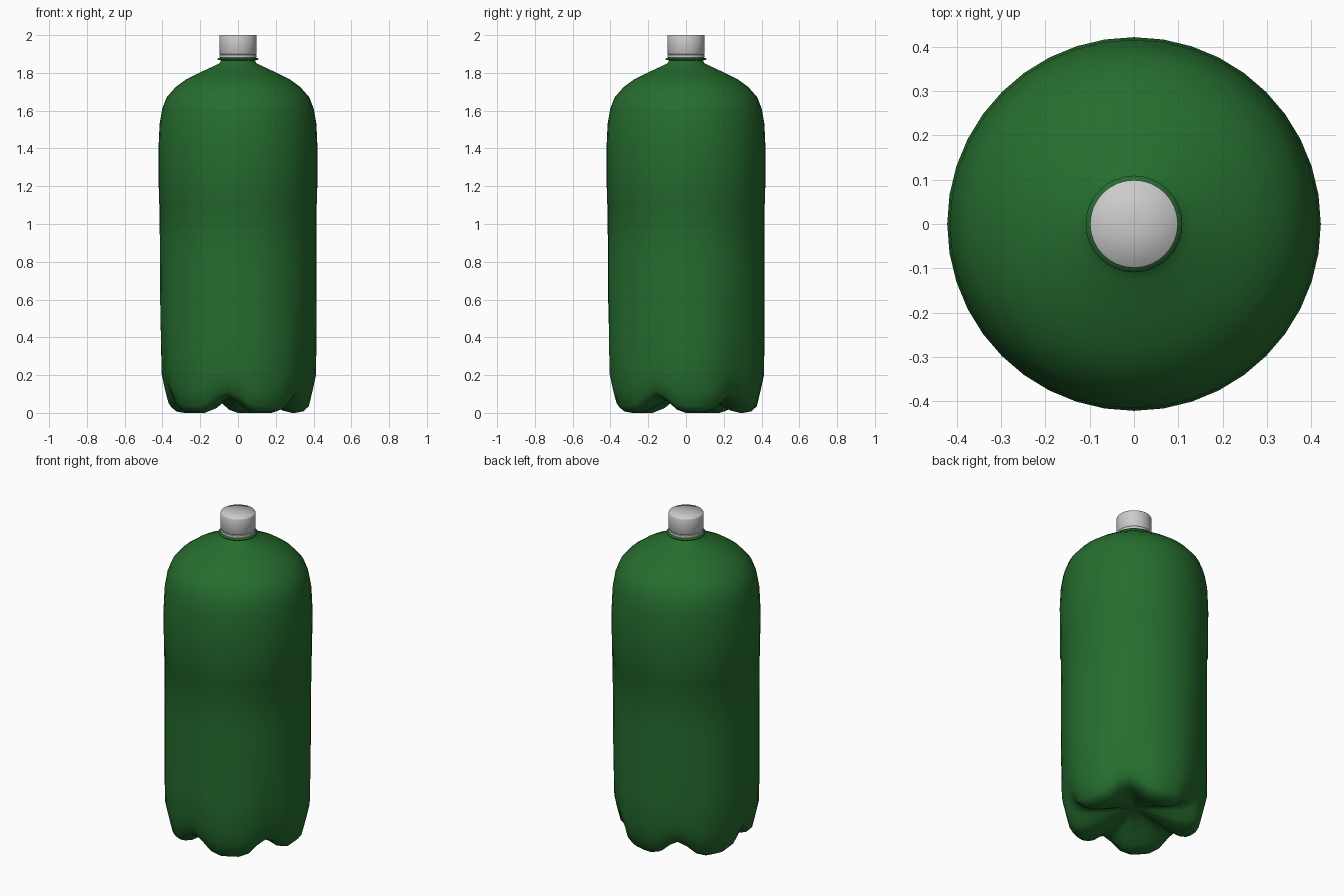
import bpy, bmesh
from math import sin, cos, pi, radians

if "Cube" in bpy.data.objects:
    bpy.data.objects.remove(bpy.data.objects["Cube"])

SEG = 40           # eight columns per foot, five feet
TURN = radians(9)  # rotation of the footed base


def lathe(name, rows, seg, point, mat=None, sharp=180, turn=0):
    """Revolve; point(row, angle) -> (radius, z). First and last rows are closed."""
    bm = bmesh.new()
    rings = []
    for row in rows:
        ring = []
        for i in range(seg):
            a = 2 * pi * i / seg
            r, z = point(row, a)
            ring.append(bm.verts.new((r * cos(a + turn), r * sin(a + turn), z)))
        rings.append(ring)
    for lo, hi in zip(rings, rings[1:]):
        for i in range(seg):
            j = (i + 1) % seg
            bm.faces.new((lo[i], lo[j], hi[j], hi[i]))
    bm.faces.new(rings[0][::-1])
    bm.faces.new(rings[-1])
    me = bpy.data.meshes.new(name)
    bm.to_mesh(me)
    bm.free()
    ob = bpy.data.objects.new(name, me)
    bpy.context.collection.objects.link(ob)
    if mat:
        me.materials.append(mat)
    bpy.ops.object.select_all(action='DESELECT')
    ob.select_set(True)
    bpy.context.view_layer.objects.active = ob
    bpy.ops.object.shade_smooth_by_angle(angle=radians(sharp))
    return ob


def plain(row, a):
    return row


green = bpy.data.materials.new("green_plastic")
green.diffuse_color = (0.019, 0.154, 0.028, 1)
green.use_nodes = True
green.node_tree.nodes["Principled BSDF"].inputs["Base Color"].default_value = green.diffuse_color

# Base rows: foot (radius, z) and valley (radius, z), blended around the circle
base = [(0.03, 0.10, 0.03, 0.10), (0.10, 0.08, 0.10, 0.095),
        (0.18, 0.045, 0.18, 0.085), (0.25, 0.012, 0.25, 0.08),
        (0.30, 0.0, 0.30, 0.082), (0.345, 0.008, 0.335, 0.095),
        (0.375, 0.035, 0.362, 0.12), (0.393, 0.11, 0.382, 0.165),
        (0.413, 0.20, 0.395, 0.23), (0.415, 0.36, 0.403, 0.38),
        (0.415, 0.60, 0.411, 0.60), (0.415, 0.80, 0.413, 0.80)]
# Body, shoulder and neck rows, the same all the way around
upper = [(0.415, 1.10), (0.419, 1.11), (0.421, 1.40), (0.415, 1.53),
         (0.401, 1.61), (0.378, 1.67), (0.330, 1.725), (0.275, 1.765),
         (0.200, 1.803), (0.130, 1.835), (0.097, 1.852), (0.088, 1.868)]


def body_point(row, a):
    if len(row) == 2:
        return row
    step = 2 * pi / 5
    t = abs((a + step / 2) % step - step / 2) / (step / 2)
    u = min(max((t - 0.3) / 0.7, 0), 1)
    w = u * u * (3 - 2 * u)
    return row[0] + (row[2] - row[0]) * w, row[1] + (row[3] - row[1]) * w


# Bottle body with five-footed base
lathe("bottle_body", base + upper, SEG, body_point, green, turn=TURN)

# Neck flange
lathe("neck_flange", [(0.088, 1.866), (0.109, 1.871), (0.109, 1.877), (0.088, 1.882)],
      32, plain, green)

# Seal ring below the cap
lathe("seal_ring", [(0.094, 1.879), (0.099, 1.882), (0.099, 1.896), (0.094, 1.899)],
      32, plain, sharp=40)

# Screw cap, shaded smooth over its rim
lathe("cap", [(0.094, 1.897), (0.099, 1.905), (0.099, 1.996), (0.097, 2.0), (0.01, 2.0)],
      32, plain)
